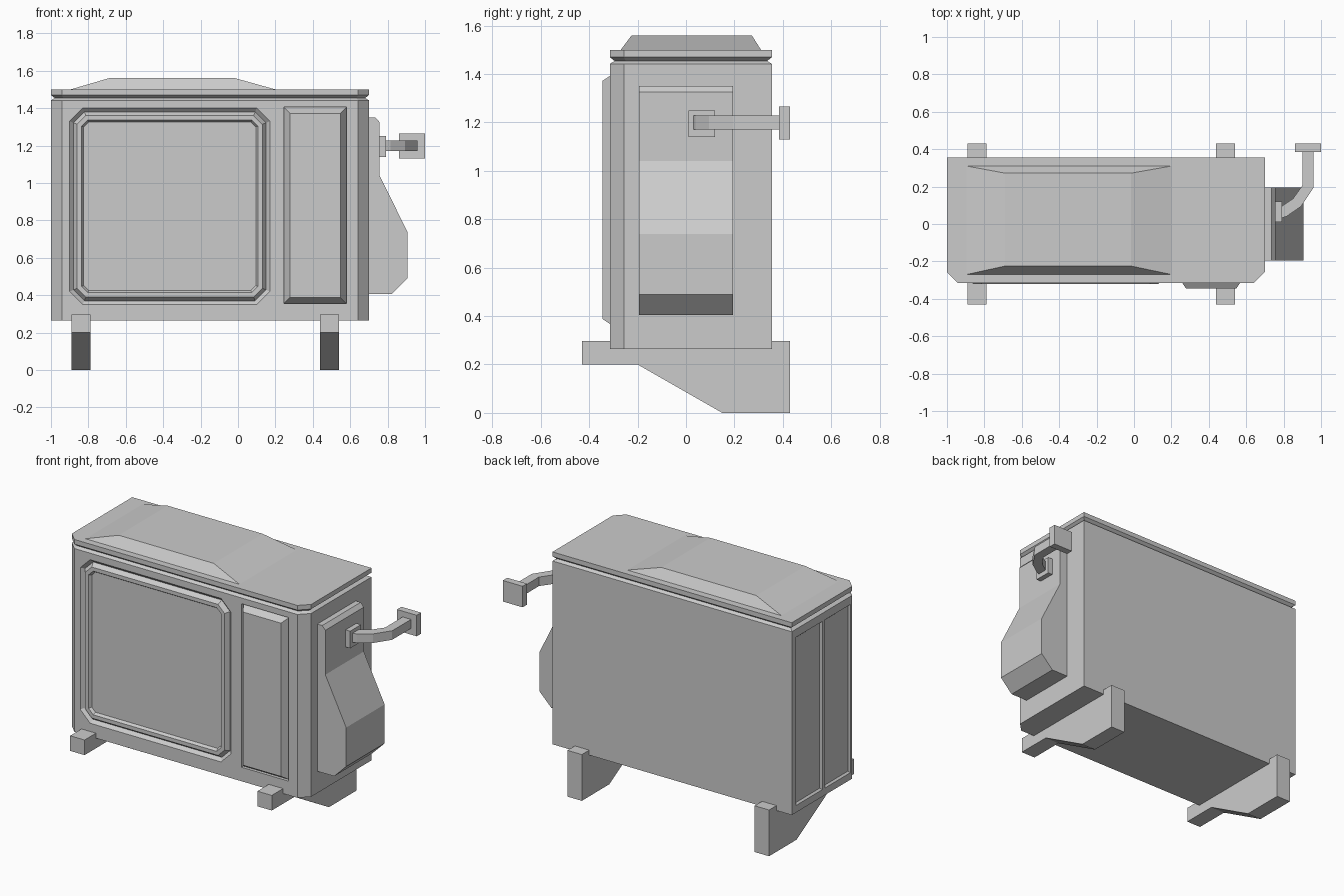
import bpy
import bmesh
from mathutils import Vector

cube = bpy.data.objects.get("Cube")
if cube:
    bpy.data.objects.remove(cube, do_unlink=True)

# Single painted metal colour
grey = bpy.data.materials.new("light_grey_metal")
grey.use_nodes = True
tone = (0.6, 0.6, 0.6, 1)
grey.diffuse_color = tone
grey.node_tree.nodes["Principled BSDF"].inputs["Base Color"].default_value = tone


def loft(name, rings):
    """Join equal-sized rings of points with quads and cap both ends."""
    bm = bmesh.new()
    loops = [[bm.verts.new(p) for p in ring] for ring in rings]
    n = len(loops[0])
    for a, b in zip(loops, loops[1:]):
        for i in range(n):
            j = (i + 1) % n
            bm.faces.new((a[i], a[j], b[j], b[i]))
    bm.faces.new(loops[0])
    bm.faces.new(loops[-1])
    bmesh.ops.recalc_face_normals(bm, faces=bm.faces)
    mesh = bpy.data.meshes.new(name)
    bm.to_mesh(mesh)
    bm.free()
    mesh.materials.append(grey)
    obj = bpy.data.objects.new(name, mesh)
    bpy.context.collection.objects.link(obj)
    return obj


def box(name, lo, hi):
    corners = [(lo[0], lo[1]), (hi[0], lo[1]), (hi[0], hi[1]), (lo[0], hi[1])]
    return loft(name, [[(x, y, z) for x, y in corners] for z in (lo[2], hi[2])])


def rect(u0, u1, v0, v1, inset=0.0, cut=0.0):
    """Inset rectangle, with cut corners when asked."""
    u0, u1, v0, v1 = u0 + inset, u1 - inset, v0 + inset, v1 - inset
    if not cut:
        return [(u0, v0), (u1, v0), (u1, v1), (u0, v1)]
    c = cut - 0.586 * inset
    return [(u0 + c, v0), (u1 - c, v0), (u1, v0 + c), (u1, v1 - c),
            (u1 - c, v1), (u0 + c, v1), (u0, v1 - c), (u0, v0 + c)]


def front_rings(area, steps, cut=0.0):
    """Rings on the front face; steps are (inset, y)."""
    return [[(u, y, v) for u, v in rect(*area, d, cut)] for d, y in steps]


def carve(obj, name, rings):
    cutter = loft(name, rings)
    cutter.hide_render = True
    mod = obj.modifiers.new(name, "BOOLEAN")
    mod.operation = "DIFFERENCE"
    mod.solver = "EXACT"
    mod.object = cutter
    bpy.context.view_layer.objects.active = obj
    bpy.ops.object.modifier_apply(modifier=mod.name)
    bpy.data.objects.remove(cutter, do_unlink=True)


# Casing and lid share an outline with cut front corners and a groove between
def outline(d, z, c=0.058):
    x0, x1, y0, y1 = -1 + d, 0.7 - d, -0.315 + d, 0.355 - d
    c -= 0.586 * d
    return [(x, y, z) for x, y in ((x0 + c, y0), (x1 - c, y0), (x1, y0 + c),
                                   (x1, y1), (x0, y1), (x0, y0 + c))]


casing = loft("casing", [outline(0, 0.265), outline(0, 1.442), outline(0.02, 1.454),
                         outline(0, 1.47), outline(0, 1.5)])

# Raised hump on the lid
loft("lid_hump", [[(x, y, z) for x, y in rect(*area)] for area, z in (
    ((-0.895, 0.2, -0.27, 0.31), 1.5), ((-0.69, -0.015, -0.225, 0.272), 1.56))])

# Fan grille: groove, raised rim and sunken centre
fan = (-0.9, 0.17, 0.35, 1.4)
carve(casing, "fan_cutter", front_rings(fan, ((0, -0.4), (0, -0.315), (0.02, -0.295)), 0.07))
loft("fan_grille", front_rings(fan, ((0.02, -0.29), (0.02, -0.295), (0.04, -0.322),
                                     (0.064, -0.322), (0.075, -0.305)), 0.07))

# Narrow raised service panel on the front
service = (0.245, 0.58, 0.355, 1.405)
carve(casing, "service_cutter", front_rings(service, ((0, -0.4), (0, -0.295))))
loft("service_panel", front_rings(service, ((0, -0.29), (0, -0.295), (0.033, -0.345))))

# Two shallow recesses on the side opposite the pipe
for y0, y1 in ((-0.24, 0.02), (0.045, 0.31)):
    carve(casing, "vent_cutter", [[(x, u, v) for u, v in rect(y0, y1, 0.31, 1.39, d)]
                                  for d, x in ((0, -1.1), (0, -1), (0.01, -0.988))])

# Sloped valve cover on the side
cover = ((0.69, 0.405), (0.82, 0.405), (0.905, 0.49), (0.905, 0.74),
         (0.757, 1.04), (0.757, 1.325), (0.735, 1.35), (0.69, 1.35))
loft("valve_cover", [[(x, y, z) for x, z in cover] for y in (-0.195, 0.195)])

# Bent square pipe with its two flanges
box("cover_flange", (0.75, 0.01, 1.14), (0.79, 0.12, 1.25))
box("end_flange", (0.86, 0.385, 1.13), (1, 0.43, 1.265))
path = [Vector(p) for p in ((0.78, 0.06), (0.8, 0.066), (0.872, 0.115),
                            (0.93, 0.2), (0.93, 0.39))]
pipe = []
for i, p in enumerate(path):
    along = (path[min(i + 1, len(path) - 1)] - path[max(i - 1, 0)]).normalized()
    side = Vector((-along.y, along.x)) * 0.03
    a, b = p + side, p - side
    pipe.append([(a.x, a.y, 1.17), (b.x, b.y, 1.17), (b.x, b.y, 1.228), (a.x, a.y, 1.228)])
loft("pipe", pipe)

# Bracket feet
foot = ((-0.43, 0.2), (-0.2, 0.2), (0.15, 0), (0.43, 0), (0.43, 0.297), (-0.43, 0.297))
for name, x in (("right_foot", -0.84), ("left_foot", 0.49)):
    loft(name, [[(x + s, y, z) for y, z in foot] for s in (-0.051, 0.051)])
